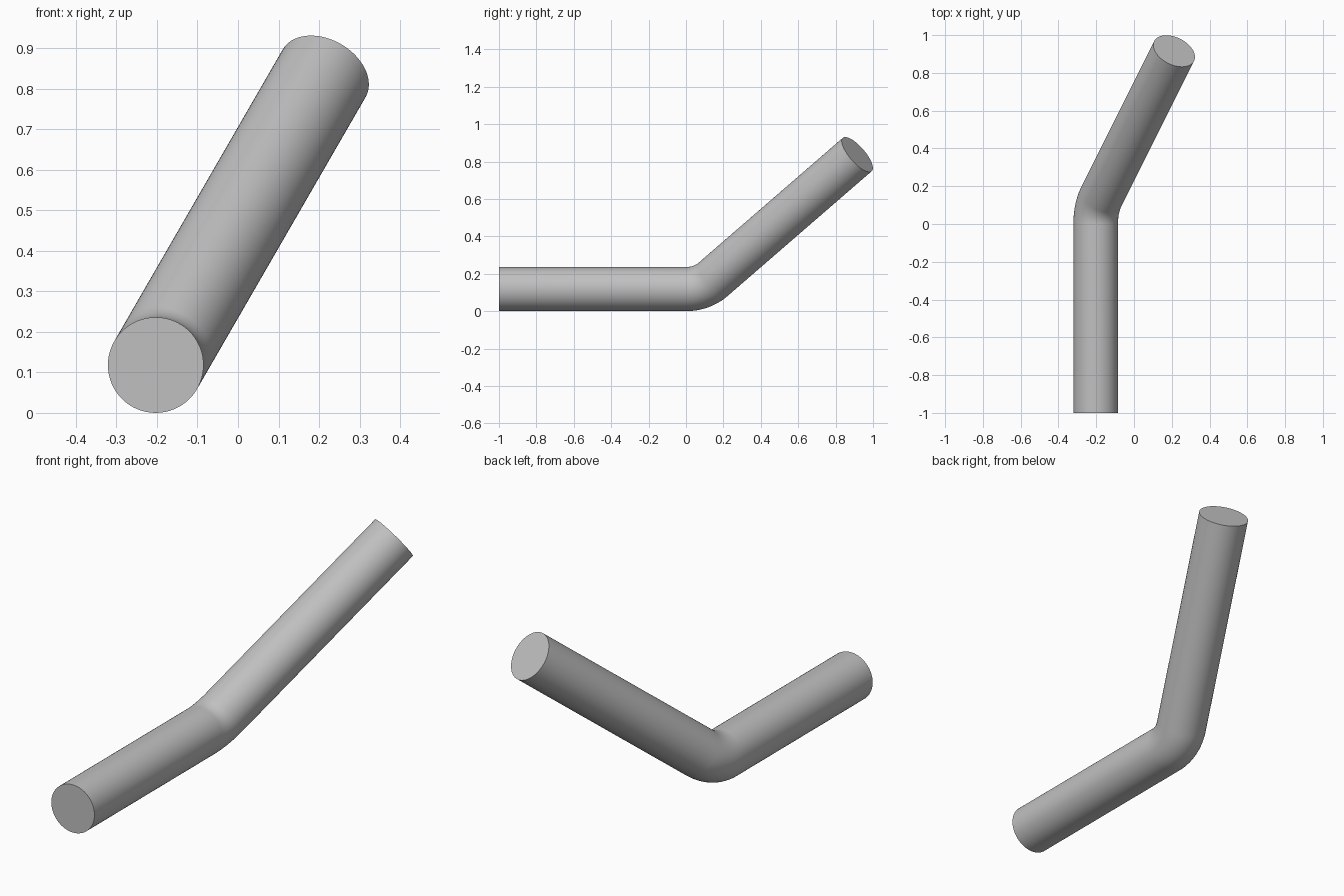
import bpy, bmesh
from math import radians, cos, sin, tan
from mathutils import Vector, Matrix

cube = bpy.data.objects.get("Cube")
if cube:
    bpy.data.objects.remove(cube, do_unlink=True)

RADIUS = 0.118
BEND_RADIUS = 0.205
BEND = radians(45)
ROLL = radians(60)      # direction of the bend, measured from x towards z
SIDES = 64
BEND_STEPS = 16
start = Vector((-0.203, -1, RADIUS))
forward = Vector((0, 1, 0))
toward = Vector((cos(ROLL), 0, sin(ROLL)))
second_leg = 1.175 - BEND_RADIUS * tan(BEND / 2)

grey = bpy.data.materials.new("light_grey")
grey.use_nodes = True
colour = (0.53, 0.53, 0.53, 1)
grey.diffuse_color = colour
grey.node_tree.nodes["Principled BSDF"].inputs["Base Color"].default_value = colour

bm = bmesh.new()


def extrude(edges, offset):
    """Extend an open ring along a straight run and return its new ring."""
    geom = bmesh.ops.extrude_edge_only(bm, edges=edges)["geom"]
    verts = [g for g in geom if isinstance(g, bmesh.types.BMVert)]
    bmesh.ops.translate(bm, verts=verts, vec=offset)
    return [g for g in geom if isinstance(g, bmesh.types.BMEdge)]


# Round profile, standing upright across the first leg
bmesh.ops.create_circle(bm, segments=SIDES, radius=RADIUS,
                        matrix=Matrix.Translation(start) @ Matrix.Rotation(radians(90), 4, 'X'))
first_ring = bm.edges[:]

# Straight leg, rounded elbow, raised leg
ring = extrude(first_ring, forward)
spun = bmesh.ops.spin(bm, geom=ring, cent=start + forward + toward * BEND_RADIUS,
                      axis=forward.cross(toward), angle=BEND, steps=BEND_STEPS)
ring = [g for g in spun["geom_last"] if isinstance(g, bmesh.types.BMEdge)]
ring = extrude(ring, (forward * cos(BEND) + toward * sin(BEND)) * second_leg)

# Flat end caps
bmesh.ops.holes_fill(bm, edges=[e for e in bm.edges if e.is_boundary], sides=SIDES)
bmesh.ops.recalc_face_normals(bm, faces=bm.faces)

mesh = bpy.data.meshes.new("bent_rod")
bm.to_mesh(mesh)
bm.free()
mesh.materials.append(grey)
rod = bpy.data.objects.new("bent_rod", mesh)
bpy.context.collection.objects.link(rod)

bpy.ops.object.select_all(action='DESELECT')
rod.select_set(True)
bpy.context.view_layer.objects.active = rod
bpy.ops.object.shade_smooth_by_angle(angle=radians(35))
